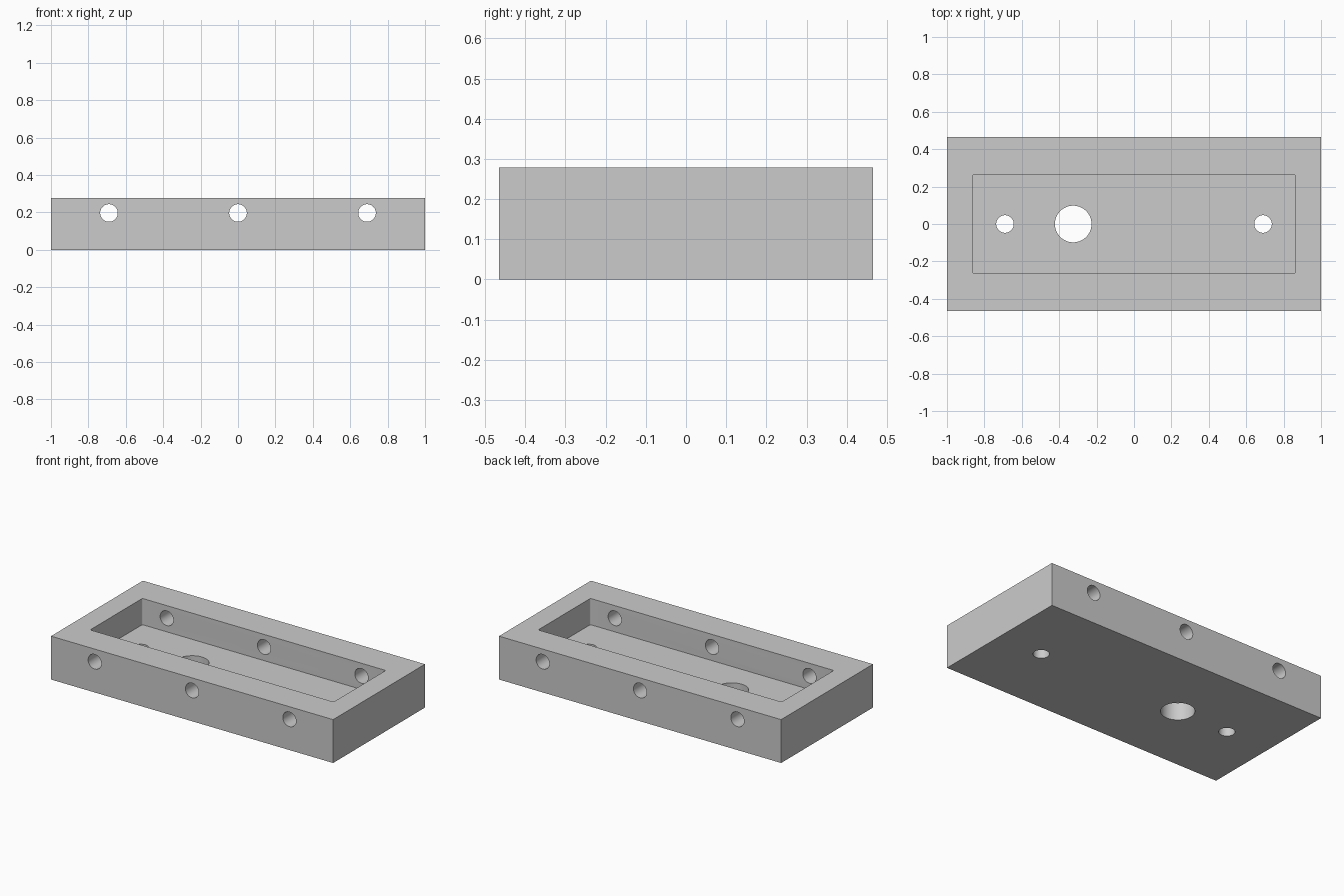
import bpy, bmesh, math

if "Cube" in bpy.data.objects:
    bpy.data.objects.remove(bpy.data.objects["Cube"])

L, W, H = 2.0, 0.93, 0.278      # outer block
FLOOR = 0.11                    # pocket floor height

grey = bpy.data.materials.new("light grey")
grey.diffuse_color = (0.6, 0.6, 0.6, 1)
grey.use_nodes = True
grey.node_tree.nodes["Principled BSDF"].inputs["Base Color"].default_value = grey.diffuse_color


def box(name, size, centre):
    bpy.ops.mesh.primitive_cube_add(size=1, location=centre)
    ob = bpy.context.object
    ob.name = name
    ob.scale = size
    bpy.ops.object.transform_apply(location=False, rotation=False, scale=True)
    return ob


def drill(name, radius, depth, centre, rot=(0, 0, 0)):
    bpy.ops.mesh.primitive_cylinder_add(vertices=64, radius=radius, depth=depth,
                                        location=centre, rotation=rot)
    ob = bpy.context.object
    ob.name = name
    return ob


# Solid block
tray = box("tray", (L, W, H), (0, 0, H / 2))
tray.data.materials.append(grey)

# Pocket cutter with slightly rounded upright corners
pocket = box("pocket_cutter", (1.726, 0.528, 0.4), (0, 0, FLOOR + 0.2))
bm = bmesh.new()
bm.from_mesh(pocket.data)
upright = [e for e in bm.edges if abs(e.verts[0].co.z - e.verts[1].co.z) > 0.1]
bmesh.ops.bevel(bm, geom=upright, offset=0.008, segments=4, profile=0.5, affect='EDGES')
bm.to_mesh(pocket.data)
bm.free()
cutters = [pocket]

# Cross holes through both long walls
for x in (-0.69, 0, 0.69):
    cutters.append(drill("cross_hole_cutter", 0.047, 1.4, (x, 0, 0.197),
                         (math.pi / 2, 0, 0)))

# Floor holes: two small screw holes and one large opening
for x, r in ((-0.69, 0.047), (-0.325, 0.098), (0.69, 0.047)):
    cutters.append(drill("floor_hole_cutter", r, 0.13, (x, 0, 0.055)))

# Cut everything out of the block
for c in cutters:
    mod = tray.modifiers.new(c.name, 'BOOLEAN')
    mod.operation = 'DIFFERENCE'
    mod.solver = 'EXACT'
    mod.object = c
bpy.context.view_layer.objects.active = tray
for mod in list(tray.modifiers):
    bpy.ops.object.modifier_apply(modifier=mod.name)
for c in cutters:
    bpy.data.objects.remove(c, do_unlink=True)

# Smooth hole walls, sharp edges elsewhere
bpy.ops.object.select_all(action='DESELECT')
tray.select_set(True)
bpy.ops.object.shade_smooth_by_angle(angle=math.radians(30))
